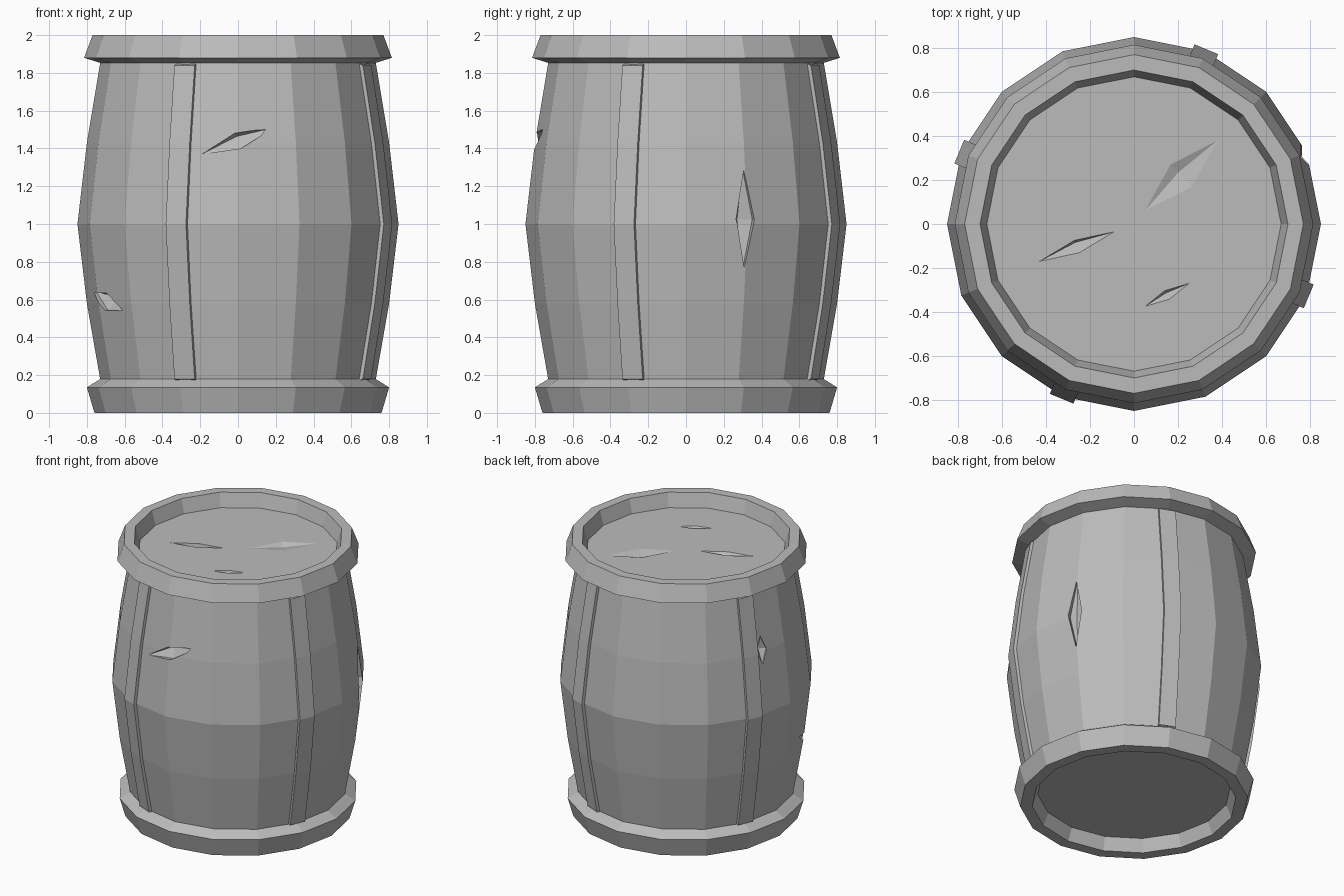
import bpy, bmesh, math
from mathutils import Vector

cube = bpy.data.objects.get("Cube")
if cube:
    bpy.data.objects.remove(cube, do_unlink=True)

SIDES = 16
grey = bpy.data.materials.new("plain_grey")
grey.use_nodes = True
GREY = (0.5, 0.5, 0.5, 1)
grey.diffuse_color = GREY
grey.node_tree.nodes["Principled BSDF"].inputs["Base Color"].default_value = GREY


def finish(bm, name):
    bmesh.ops.recalc_face_normals(bm, faces=bm.faces)
    mesh = bpy.data.meshes.new(name)
    bm.to_mesh(mesh)
    bm.free()
    mesh.materials.append(grey)
    ob = bpy.data.objects.new(name, mesh)
    bpy.context.scene.collection.objects.link(ob)
    return ob


def lathe(name, profile, closed):
    """Revolve (radius, z) points; open profiles get flat end caps."""
    bm = bmesh.new()
    rings = []
    for r, z in profile:
        rings.append([bm.verts.new((r * math.cos(a), r * math.sin(a), z))
                      for a in (math.tau * i / SIDES for i in range(SIDES))])
    pairs = list(zip(rings, rings[1:]))
    if closed:
        pairs.append((rings[-1], rings[0]))
    else:
        bm.faces.new(rings[0])
        bm.faces.new(rings[-1])
    for low, high in pairs:
        for i in range(SIDES):
            j = (i + 1) % SIDES
            bm.faces.new((low[i], low[j], high[j], high[i]))
    return finish(bm, name)


def strap(name, angle):
    """Thin bent strip that follows the bulge of the staves."""
    out = Vector((math.cos(angle), math.sin(angle), 0))
    side = Vector((-out.y, out.x, 0))
    bm = bmesh.new()
    rings = []
    for r, z, end in ((.74, .18, -.02), (.808, .58, 0), (.86, 1, 0),
                      (.808, 1.43, 0), (.74, 1.84, .02)):
        corners = ((r, -.058, 0), (r, .058, 0), (r - .05, .058, end), (r - .05, -.058, end))
        rings.append([bm.verts.new(out * d + side * s + Vector((0, 0, z + e)))
                      for d, s, e in corners])
    for low, high in zip(rings, rings[1:]):
        for i in range(4):
            j = (i + 1) % 4
            bm.faces.new((low[i], low[j], high[j], high[i]))
    bm.faces.new(rings[0])
    bm.faces.new(rings[-1])
    return finish(bm, name)


def carve(body, start, end, normal, width, depth, lean):
    """Cut a diamond-shaped V groove running from start to end."""
    start, end, n = Vector(start), Vector(end), Vector(normal).normalized()
    mid = (start + end) / 2
    across = n.cross(end - start).normalized()
    bm = bmesh.new()
    points = (start, mid + across * width, end, mid - across * width)
    rim = [bm.verts.new(p) for p in points]
    top = bm.verts.new(mid + n * .6)
    low = bm.verts.new(mid - n * depth + across * lean)
    for i in range(4):
        for tip in (top, low):
            bm.faces.new((rim[i], rim[(i + 1) % 4], tip))
    cutter = finish(bm, "groove_cutter")
    cutter.hide_render = True
    mod = body.modifiers.new("groove", 'BOOLEAN')
    mod.operation = 'DIFFERENCE'
    mod.solver = 'EXACT'
    mod.object = cutter
    bpy.context.view_layer.objects.active = body
    bpy.ops.object.modifier_apply(modifier=mod.name)
    bpy.data.objects.remove(cutter, do_unlink=True)


def on_side(degrees, z, r):
    a = math.radians(degrees)
    return (r * math.cos(a), r * math.sin(a), z)


# Bulging body with recessed lid and base
body = lathe("barrel_body", [(.70, .09), (.73, .18), (.80, .58), (.85, 1),
                             (.80, 1.43), (.73, 1.85), (.70, 1.9)], False)

# Rim bands
lathe("top_band", [(.66, 1.87), (.70, 2), (.77, 2), (.815, 1.88), (.72, 1.85)], True)
lathe("bottom_band", [(.64, .1), (.68, 0), (.76, 0), (.80, .135), (.72, .185)], True)

# Four vertical straps
for k, label in enumerate(("right_front", "left_front", "left_back", "right_back")):
    strap(label + "_strap", math.radians(-112.5 + 90 * k))

# Grooves in the staves
carve(body, (-.19, -.77, 1.37), (.19, -.77, 1.51), (0, -1, 0), .045, .05, .025)
carve(body, on_side(196, .64, .78), on_side(219, .54, .785), on_side(208, 0, 1), .05, .05, .025)
carve(body, on_side(22, .76, .80), on_side(22, 1.29, .80), on_side(22, 0, 1), .055, .03, .02)
carve(body, on_side(165, 1.34, .79), on_side(165, 1.54, .76), on_side(165, 0, 1), .045, .03, 0)

# Grooves in the lid
carve(body, (-.43, -.17, 1.9), (-.09, -.035, 1.9), (0, 0, 1), .03, .05, .02)
carve(body, (.05, -.375, 1.9), (.25, -.27, 1.9), (0, 0, 1), .022, .03, .01)
carve(body, (.05, .06, 1.9), (.38, .38, 1.9), (0, 0, 1), .07, .02, .02)
